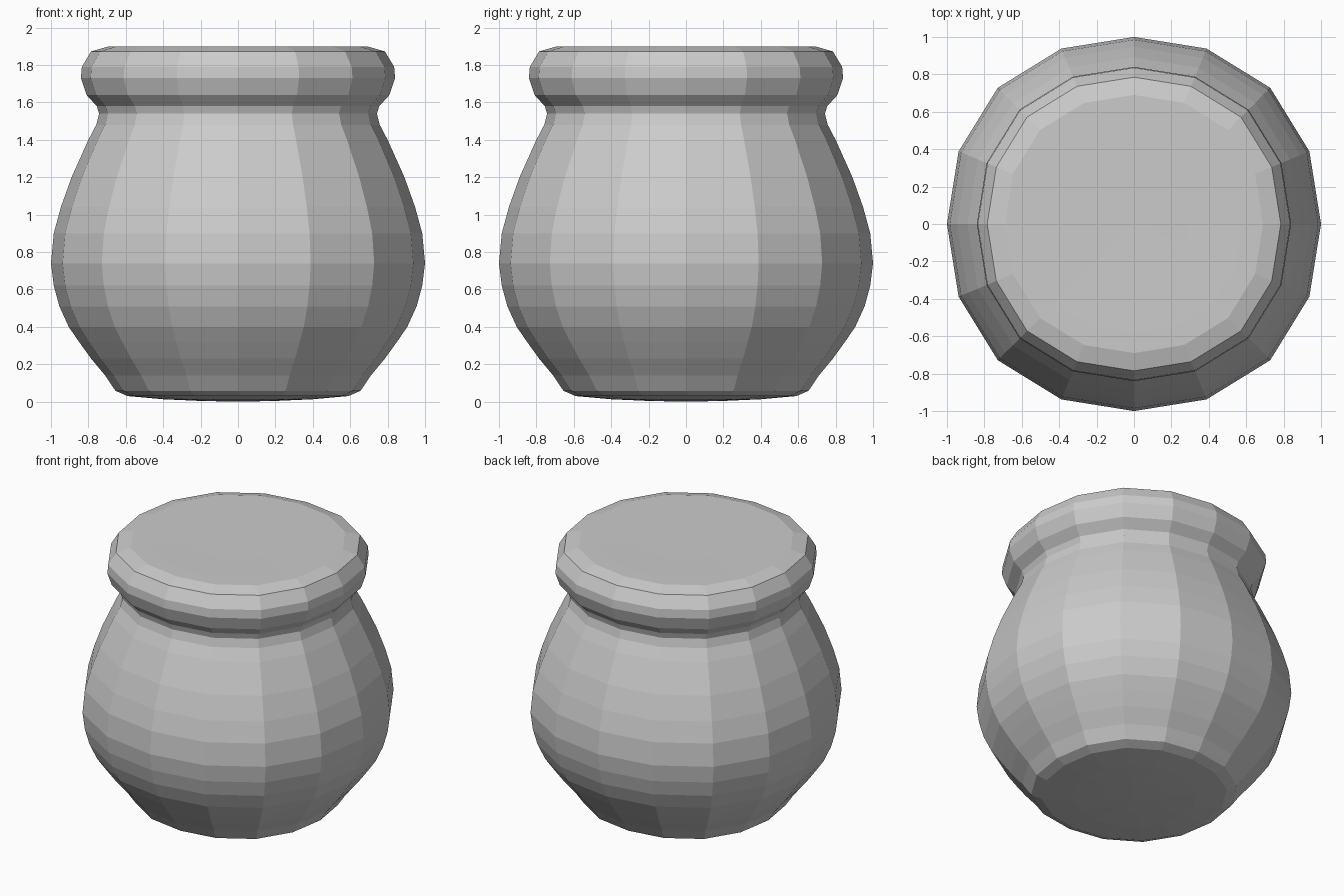
import bpy, bmesh
from math import cos, sin, pi

if "Cube" in bpy.data.objects:
    bpy.data.objects.remove(bpy.data.objects["Cube"])

SIDES = 16

# (radius, height) from the underside up to the top
profile = [(0.20, 0.004), (0.40, 0.013), (0.59, 0.03), (0.655, 0.058), (0.68, 0.095),
           (0.71, 0.14), (0.785, 0.23), (0.85, 0.32), (0.905, 0.40), (0.955, 0.51),
           (0.985, 0.62), (1.0, 0.74), (0.985, 0.90), (0.947, 1.04), (0.89, 1.20),
           (0.80, 1.40), (0.758, 1.48), (0.743, 1.54), (0.755, 1.58), (0.81, 1.64),
           (0.84, 1.73), (0.835, 1.79), (0.785, 1.873), (0.69, 1.90), (0.58, 1.90),
           (0.30, 1.898)]


def squarish(a):
    # the rings are slightly wider along the diagonals
    return 1 + 0.015 * (1 - cos(4 * a))


bm = bmesh.new()
rings = []
for r, z in profile:
    angles = [2 * pi * i / SIDES for i in range(SIDES)]
    rings.append([bm.verts.new((r * squarish(a) * cos(a), r * squarish(a) * sin(a), z))
                  for a in angles])

# walls of body, neck and rim
for low, high in zip(rings, rings[1:]):
    for i in range(SIDES):
        j = (i + 1) % SIDES
        bm.faces.new((low[i], low[j], high[j], high[i]))

# closed underside and top
bottom = bm.verts.new((0, 0, 0))
top = bm.verts.new((0, 0, 1.897))
for i in range(SIDES):
    j = (i + 1) % SIDES
    bm.faces.new((bottom, rings[0][j], rings[0][i]))
    bm.faces.new((top, rings[-1][i], rings[-1][j]))

mesh = bpy.data.meshes.new("pot")
bm.to_mesh(mesh)
bm.free()
pot = bpy.data.objects.new("pot", mesh)
bpy.context.collection.objects.link(pot)
